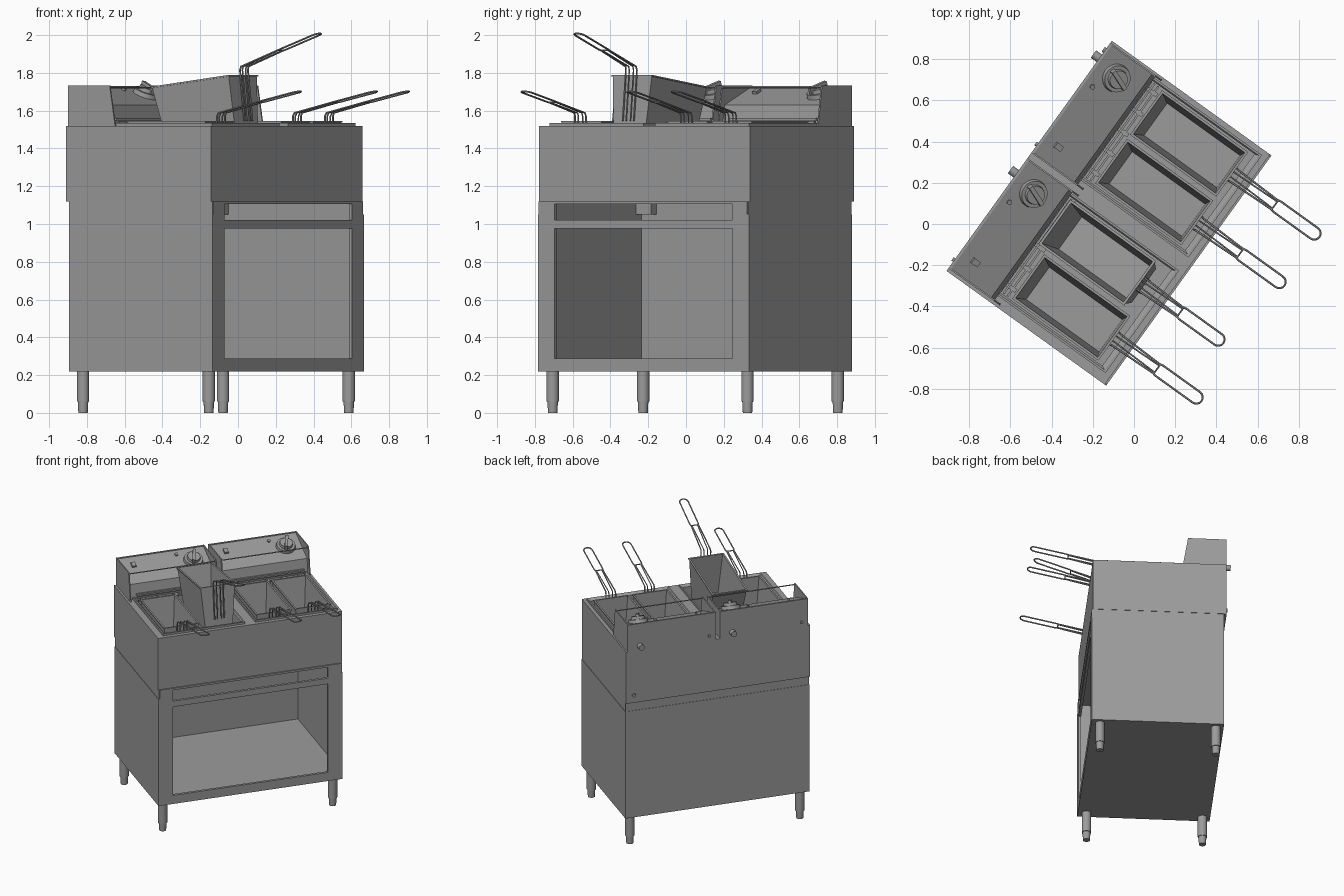
import bpy, bmesh, math
from mathutils import Matrix, Vector

if "Cube" in bpy.data.objects:
    bpy.data.objects.remove(bpy.data.objects["Cube"], do_unlink=True)

steel = bpy.data.materials.new("brushed_steel_grey")
steel.use_nodes = True
GREY = (0.33, 0.33, 0.33, 1)
steel.diffuse_color = GREY
steel.node_tree.nodes["Principled BSDF"].inputs["Base Color"].default_value = GREY

# The whole appliance is turned on the floor
WORLD = Matrix.Translation((-0.125, 0.055, 0)) @ Matrix.Rotation(math.radians(54.3), 4, "Z")
W, D, PITCH = 0.6875, 0.4725, 0.69


def add(name, bm, local=Matrix(), smooth=False):
    bmesh.ops.recalc_face_normals(bm, faces=bm.faces)
    mesh = bpy.data.meshes.new(name)
    bm.to_mesh(mesh)
    bm.free()
    mesh.materials.append(steel)
    ob = bpy.data.objects.new(name, mesh)
    bpy.context.collection.objects.link(ob)
    ob.matrix_world = WORLD @ local
    if smooth:
        bpy.ops.object.select_all(action="DESELECT")
        ob.select_set(True)
        bpy.context.view_layer.objects.active = ob
        bpy.ops.object.shade_smooth_by_angle(angle=math.radians(35))
    return ob


def skin(name, loops, local=Matrix()):
    """Bridge matching point loops and cap both ends."""
    bm = bmesh.new()
    rings = [[bm.verts.new(p) for p in loop] for loop in loops]
    n = len(rings[0])
    for a, b in zip(rings, rings[1:]):
        for i in range(n):
            j = (i + 1) % n
            bm.faces.new((a[i], a[j], b[j], b[i]))
    bm.faces.new(rings[0])
    bm.faces.new(rings[-1])
    return add(name, bm, local)


def loft(name, rects, local=Matrix()):
    """Stack of rectangles (x0, x1, y0, y1, z)."""
    return skin(name, [[(a, c, z), (b, c, z), (b, d, z), (a, d, z)]
                       for a, b, c, d, z in rects], local)


def box(name, x0, x1, y0, y1, z0, z1, local=Matrix()):
    return loft(name, [(x0, x1, y0, y1, z0), (x0, x1, y0, y1, z1)], local)


def prism(name, profile, x0, x1):
    return skin(name, [[(x, y, z) for y, z in profile] for x in (x0, x1)])


def cylinder(name, radius, height, local, r_top=None):
    bm = bmesh.new()
    bmesh.ops.create_cone(bm, cap_ends=True, segments=24, radius1=radius,
                          radius2=radius if r_top is None else r_top, depth=height)
    return add(name, bm, local, True)


def wire(name, points, radius=0.005, local=Matrix()):
    curve = bpy.data.curves.new(name + "_path", "CURVE")
    curve.dimensions = "3D"
    curve.bevel_depth = radius
    curve.bevel_resolution = 1
    curve.use_fill_caps = True
    spline = curve.splines.new("POLY")
    spline.points.add(len(points) - 1)
    for p, co in zip(spline.points, points):
        p.co = (*co, 1)
    tmp = bpy.data.objects.new(name + "_path", curve)
    bpy.context.collection.objects.link(tmp)
    bpy.context.view_layer.update()
    mesh = bpy.data.meshes.new_from_object(tmp.evaluated_get(bpy.context.evaluated_depsgraph_get()))
    bpy.data.objects.remove(tmp, do_unlink=True)
    bm = bmesh.new()
    bm.from_mesh(mesh)
    bpy.data.meshes.remove(mesh)
    return add(name, bm, local, True)


# Cabinet: thin shell with a framed open front
FRONT, BACK, T = -0.4815, 0.4545, 0.01
for side, s in (("left", 1), ("right", -1)):
    a, b = sorted((s * W, s * (W - T)))
    box(side + "_side_panel", a, b, FRONT, BACK, 0.22, 1.05)
    a, b = sorted((s * (W - 0.003), s * (W - T)))
    box(side + "_side_strip", a, b, FRONT + 0.003, BACK, 1.05, 1.12)
    a, b = sorted((s * (W - T), s * 0.58))
    box(side + "_front_stile", a, b, FRONT, FRONT + 0.02, 0.22, 1.12)
    box(side + "_rear_bracket", a, b, BACK - 0.06, BACK - T, 1.05, 1.11)
box("back_panel", -W + T, W - T, BACK - T, BACK, 0.22, 1.05)
box("back_strip", -W + T, W - T, BACK - T, BACK - 0.003, 1.05, 1.12)
box("cabinet_floor", -W + T, W - T, FRONT + 0.02, BACK - T, 0.22, 0.28)
for name, z0, z1 in (("bottom", 0.22, 0.287), ("middle", 0.975, 1.02), ("top", 1.105, 1.12)):
    box(name + "_front_rail", -0.58, 0.58, FRONT, FRONT + 0.02, z0, z1)

# Legs with adjustable feet
for x in (-0.635, 0.635):
    for y in (-0.42, 0.40):
        cylinder("leg", 0.033, 0.16, Matrix.Translation((x, y, 0.14)))
        cylinder("foot", 0.025, 0.06, Matrix.Translation((x, y, 0.03)), 0.028)


def basket(name, x, local=Matrix()):
    """Tapered open basket with a long wire handle."""
    h, f, b, top, low = 0.133, -0.38, 0.135, 1.545, 1.23

    def rect(inset, z, taper=0.0):
        return (x - h + inset + taper, x + h - inset - taper,
                f + inset + taper * 0.4, b - inset - taper * 1.8, z)
    loft(name, [rect(0.006, low, 0.025), rect(0.006, top - 0.008), rect(0, top - 0.008),
                rect(0, top), rect(0.012, top), rect(0.012, low + 0.006, 0.025)], local)
    # outer wire runs up the basket front and loops round the grip
    half = [(0.036, f - 0.002, 1.3), (0.036, f - 0.006, 1.57), (0.034, f - 0.014, 1.588),
            (0.027, -0.63, 1.643), (0.031, -0.65, 1.647), (0.031, -0.87, 1.695)]
    tip = [(0.031 * math.cos(t), -0.87 - 0.031 * math.sin(t), 1.695 + 0.007 * math.sin(t))
           for t in (math.pi * i / 8 for i in range(1, 8))]
    path = half + tip + [(-px, py, pz) for px, py, pz in reversed(half)]
    wire(name + "_handle", [(x + px, py, pz) for px, py, pz in path], 0.005, local)
    wire(name + "_handle_bar", [(x - 0.027, -0.635, 1.644), (x + 0.027, -0.635, 1.644)], 0.004, local)
    inner = [(0.014, f - 0.002, 1.3), (0.014, f - 0.006, 1.57), (0.014, f - 0.014, 1.588),
             (0.02, -0.635, 1.644)]
    for s in (-1, 1):
        wire(name + "_handle_brace", [(x + s * px, py, pz) for px, py, pz in inner], 0.004, local)


# The lifted basket tips up at the front
lifted = (Matrix.Translation((0, -0.326, 1.83)) @ Matrix.Rotation(math.radians(-7), 4, "X")
          @ Matrix.Translation((0, 0.386, -1.585)))

SLOPE = math.atan2(0.095, 0.24)


def on_plate(x, y, lift):
    z = 1.725 - (0.46 - y) * math.tan(SLOPE)
    return (Matrix.Translation((x, y, z)) @ Matrix.Rotation(SLOPE, 4, "X")
            @ Matrix.Translation((0, 0, lift)))


for unit, o, x0, x1 in (("left", 0, 0, W), ("right", -PITCH, -W, 0)):
    # Housing half with raised tank rim and sunken tank
    rim = (o + 0.05, o + 0.662, -0.443, 0.225)
    lip = (o + 0.06, o + 0.652, -0.432, 0.215)
    tank = (o + 0.07, o + 0.645, -0.41, 0.205)
    loft(unit + "_housing_and_tank", [
        (x0, x1, -D, D, 1.12), (x0, x1, -D, D, 1.52), (*rim, 1.52), (*rim, 1.535),
        (*lip, 1.535), (*tank, 1.525), (*tank, 1.18)])

    # Control box: sloping plate between two side cheeks
    c0, c1 = o + 0.018, o + 0.676
    prism(unit + "_control_box", [(D, 1.52), (D, 1.73), (0.46, 1.73), (0.46, 1.725),
                                  (0.22, 1.63), (0.205, 1.54), (0.205, 1.52)], c0, c1)
    for x in (c0, c1 - 0.008):
        prism(unit + "_control_cheek", [(D, 1.52), (D, 1.732), (0.2, 1.732), (0.165, 1.52)],
              x, x + 0.008)
    wire(unit + "_hanging_rail", [(c0, 0.203, 1.722), (c1, 0.203, 1.722)], 0.004)

    # Knob, lamp and switch on the plate; fittings on the back
    knob = on_plate(o + 0.553, 0.35, 0.012)
    cylinder(unit + "_knob_base", 0.07, 0.024, knob, 0.066)
    cylinder(unit + "_knob_collar", 0.05, 0.03, on_plate(o + 0.553, 0.35, 0.03), 0.045)
    box(unit + "_knob_grip", -0.011, 0.011, -0.055, 0.055, 0.01, 0.05,
        knob @ Matrix.Rotation(math.radians(-20), 4, "Z"))
    cylinder(unit + "_lamp", 0.012, 0.012, on_plate(o + 0.451, 0.42, 0.005))
    box(unit + "_switch", -0.015, 0.015, -0.02, 0.02, 0, 0.015, on_plate(o + 0.118, 0.384, 0))
    for x, r, depth in ((0.583, 0.022, 0.035), (0.067, 0.01, 0.01)):
        cylinder(unit + "_rear_fitting", r, depth, Matrix.Translation(
            (o + x, D + depth / 2, 1.555)) @ Matrix.Rotation(math.pi / 2, 4, "X"))

    # Heating element bars and brackets behind the baskets
    for y, z in ((0.155, 1.53), (0.178, 1.545), (0.196, 1.56)):
        box(unit + "_element_bar", o + 0.075, o + 0.64, y, y + 0.01, z - 0.012, z)
    for i in range(5):
        x = o + 0.11 + i * 0.12
        box(unit + "_element_bracket", x, x + 0.02, 0.14, 0.206, 1.5, 1.535)

    basket(unit + "_outer_basket" if o == 0 else unit + "_lifted_basket", o + 0.502,
           lifted if o else Matrix())
    basket(unit + "_inner_basket", o + 0.212)

cylinder("drain_plug", 0.014, 0.012,
         Matrix.Translation((0.63, D + 0.004, 1.18)) @ Matrix.Rotation(math.pi / 2, 4, "X"))
